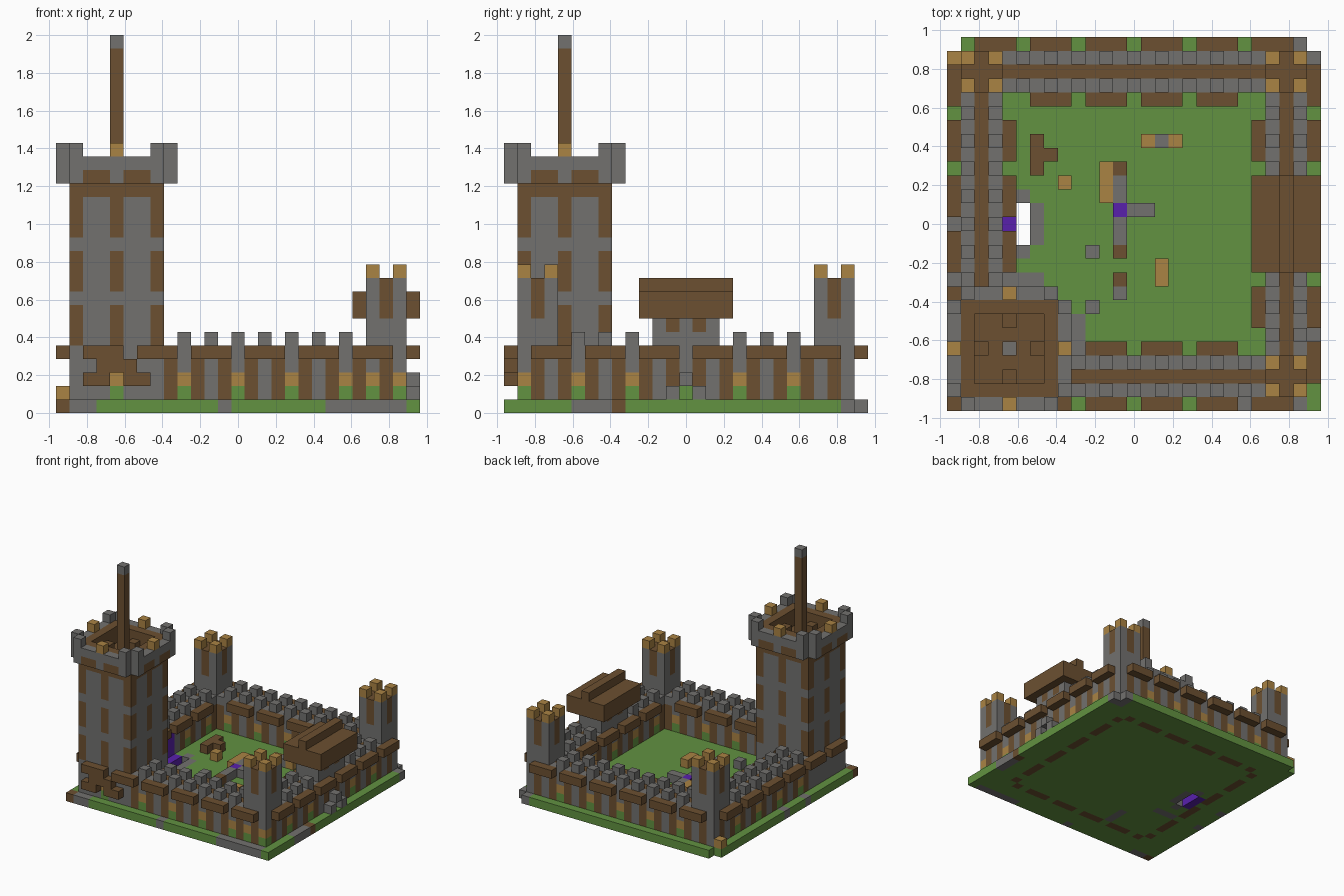
import bpy
import bmesh

old = bpy.data.objects.get("Cube")
if old:
    bpy.data.objects.remove(old, do_unlink=True)

SIZE = 2 / 28            # edge of one block
LAST = 26                # last block index across the base
HALF = (LAST + 1) / 2


def linear(value):
    c = value / 255
    return c / 12.92 if c <= 0.04045 else ((c + 0.055) / 1.055) ** 2.4


def make_material(name, rgb):
    material = bpy.data.materials.new(name)
    material.use_nodes = True
    colour = tuple(linear(v) for v in rgb) + (1.0,)
    material.diffuse_color = colour
    shader = material.node_tree.nodes["Principled BSDF"]
    shader.inputs["Base Color"].default_value = colour
    shader.inputs["Roughness"].default_value = 0.9
    return material


PALETTE = {
    "grass": make_material("grass_green", (98, 146, 65)),
    "stone": make_material("stone_grey", (114, 113, 111)),
    "wood": make_material("wood_brown", (108, 80, 49)),
    "gold": make_material("sand_gold", (170, 131, 68)),
    "purple": make_material("portal_purple", (88, 32, 172)),
}
COLOURS = list(PALETTE)
blocks = {}              # (i, j, k) -> (part, colour)


def span(value):
    return range(value[0], value[1] + 1) if isinstance(value, tuple) else (value,)


def fill(part, colour, x, y, z):
    """Fill a box of blocks; each axis is one index or an inclusive pair."""
    for i in span(x):
        for j in span(y):
            for k in span(z):
                blocks[i, j, k] = (part, colour)


def on_side(side, along, depth):
    """Map a position along a wall and a depth from the outside to i, j."""
    return {"front": (along, depth), "back": (along, LAST - depth),
            "left": (depth, along), "right": (LAST - depth, along)}[side]


SIDES = ("front", "back", "left", "right")

# Ground plate with stone and earth patches
fill("ground", "grass", (0, LAST), (0, LAST), 0)
for x in ((1, 2), 12, (20, 25)):
    fill("ground", "stone", x, 0, 0)
fill("ground", "stone", LAST, (5, 7), 0)
fill("ground", "wood", LAST, 8, 0)
fill("ground", "wood", 0, 0, 0)
fill("ground", "stone", (25, LAST), (25, LAST), 0)
for j in (9, 13):
    fill("ground", "stone", 0, j, 0)
fill("ground", "stone", (4, 6), 9, 0)
fill("ground", "stone", 9, (4, 6), 0)
for side in SIDES:
    for along in range(4, 23):
        if along % 4 != 1:
            i, j = on_side(side, along, 3)
            fill("ground", "wood", i, j, 0)
for j in (0, LAST):
    if j:
        for i in (0, LAST):
            del blocks[i, j, 0]

# Curtain walls, walkways, battlements and timber galleries
for side in SIDES:
    for along in range(1, 26):
        for depth in (1, 2, 3):
            i, j = on_side(side, along, depth)
            fill("wall", "wood" if depth == 2 else "stone", i, j, (1, 4))
            if depth == 2:
                continue
            if along % 2 == 0:
                fill("wall", "wood", i, j, (1, 3))
            elif along % 4 == 1 and along < 25:
                fill("wall", "gold", i, j, 2)
                fill("wall", "grass", i, j, 1)
            if along % 2 and 4 < along < 22:
                fill("battlement", "stone", i, j, 5)
    for along in range(2, 25):
        if along % 4 != 1:
            i, j = on_side(side, along, 0)
            fill("gallery", "wood", i, j, 4)
            if 6 <= along <= 20:
                i, j = on_side(side, along, 4)
                fill("gallery", "wood", i, j, 4)

# Three small corner towers
for x, y in ((24, 2), (24, 24), (2, 24)):
    fill("corner_tower", "stone", (x - 1, x + 1), (y - 1, y + 1), (4, 9))
    fill("corner_tower", "wood", x, (y - 1, y + 1), (7, 9))
    fill("corner_tower", "wood", (x - 1, x + 1), y, (7, 9))
    for dx in (-1, 1):
        for dy in (-1, 1):
            fill("corner_merlon", "gold", x + dx, y + dy, 10)
fill("corner_step", "gold", 0, 25, 1)

# Great tower shaft with timber slots
fill("great_tower", "stone", (1, 7), (1, 7), (1, 16))
for bottom in (5, 9, 13):
    for column in (1, 4, 7):
        for face in (1, 7):
            fill("great_tower", "wood", column, face, (bottom, bottom + 2))
            fill("great_tower", "wood", face, column, (bottom, bottom + 2))

# Great tower crown, merlons and roof floor
fill("tower_crown", "wood", (1, 7), (1, 7), (16, 18))
for i in range(2, 7):
    for j in range(2, 7):
        for k in (17, 18):
            del blocks[i, j, k]
for edge in (0, 8):
    for along in range(1, 8):
        low = "stone" if along in (1, 4, 7) else "wood"
        for x, y in ((along, edge), (edge, along)):
            fill("tower_crown", low, x, y, 17)
            fill("tower_crown", "stone", x, y, 18)
            if low == "stone":
                top = "gold" if along == 4 else "stone"
                fill("tower_merlon", top, x, y, 19)
for x, y in ((4, 2), (4, 6), (2, 4), (6, 4)):
    fill("roof_block", "wood", x, y, 17)

# Mast on the great tower
fill("mast", "wood", 4, 4, (17, LAST))
fill("mast", "stone", 4, 4, LAST + 1)

# Stepped porch at the foot of the great tower
fill("porch", "wood", (2, 3), 0, 2)
fill("porch", "wood", (5, 6), 0, 2)
fill("porch", "wood", (3, 5), 0, 3)
fill("great_tower", "gold", 4, 1, 2)
fill("great_tower", "grass", 4, 1, 1)

# Gatehouse with an overhanging stepped roof
fill("gatehouse", "stone", (23, 25), (11, 15), (5, 6))
for j in (12, 14):
    fill("gatehouse", "wood", (23, 25), j, 6)
    fill("gate_arch", "stone", LAST, j, 1)
fill("gate_arch", "stone", LAST, 13, 2)
fill("gate_roof", "wood", (22, LAST), (10, 16), (7, 8))
fill("gate_roof", "wood", 24, (10, 16), 9)

# Portal in the left wall with a stone-rimmed pit before it
fill("ground", "stone", 5, (11, 15), 0)
fill("ground", "stone", 6, (12, 14), 0)
for j in (12, 13, 14):
    del blocks[5, j, 0]
fill("portal", "purple", 3, (12, 14), (1, 3))
fill("portal", "purple", 4, (12, 14), 0)

# Courtyard furniture and rubble
fill("bench", "wood", 6, (17, 19), 1)
fill("bench", "wood", 7, 18, 1)
fill("stool", "gold", 8, 16, 1)
fill("table", "gold", 11, (15, 17), 1)
fill("ruin", "stone", 12, (12, 16), 1)
fill("ruin", "stone", (13, 14), 14, 1)
fill("ruin", "purple", 12, 14, 1)
for j in (9, 11, 17):
    fill("ruin", "wood", 12, j, 1)
for x, y in ((10, 11), (12, 8), (10, 7)):
    fill("rubble", "stone", x, y, 1)
fill("crate", "gold", 15, (9, 10), 1)
fill("trough", "gold", (14, 16), 19, 1)
fill("trough", "stone", 15, 19, 1)


# Turn the blocks of each part into a mesh of its exposed faces
def build_part(part):
    bm = bmesh.new()
    corners = {}

    def corner(p):
        if p not in corners:
            corners[p] = bm.verts.new(((p[0] - HALF) * SIZE,
                                       (p[1] - HALF) * SIZE, p[2] * SIZE))
        return corners[p]

    for cell, (owner, colour) in blocks.items():
        if owner != part:
            continue
        for axis in range(3):
            for step in (0, 1):
                other = list(cell)
                other[axis] += 2 * step - 1
                if tuple(other) in blocks:
                    continue
                loop = []
                for a, b in ((0, 0), (1, 0), (1, 1), (0, 1)):
                    p = list(cell)
                    p[axis] += step
                    p[(axis + 1) % 3] += a
                    p[(axis + 2) % 3] += b
                    loop.append(corner(tuple(p)))
                face = bm.faces.new(loop if step else loop[::-1])
                face.material_index = COLOURS.index(colour)
    mesh = bpy.data.meshes.new(part)
    bm.to_mesh(mesh)
    bm.free()
    for name in COLOURS:
        mesh.materials.append(PALETTE[name])
    bpy.context.collection.objects.link(bpy.data.objects.new(part, mesh))


for part in sorted({owner for owner, _ in blocks.values()}):
    build_part(part)
